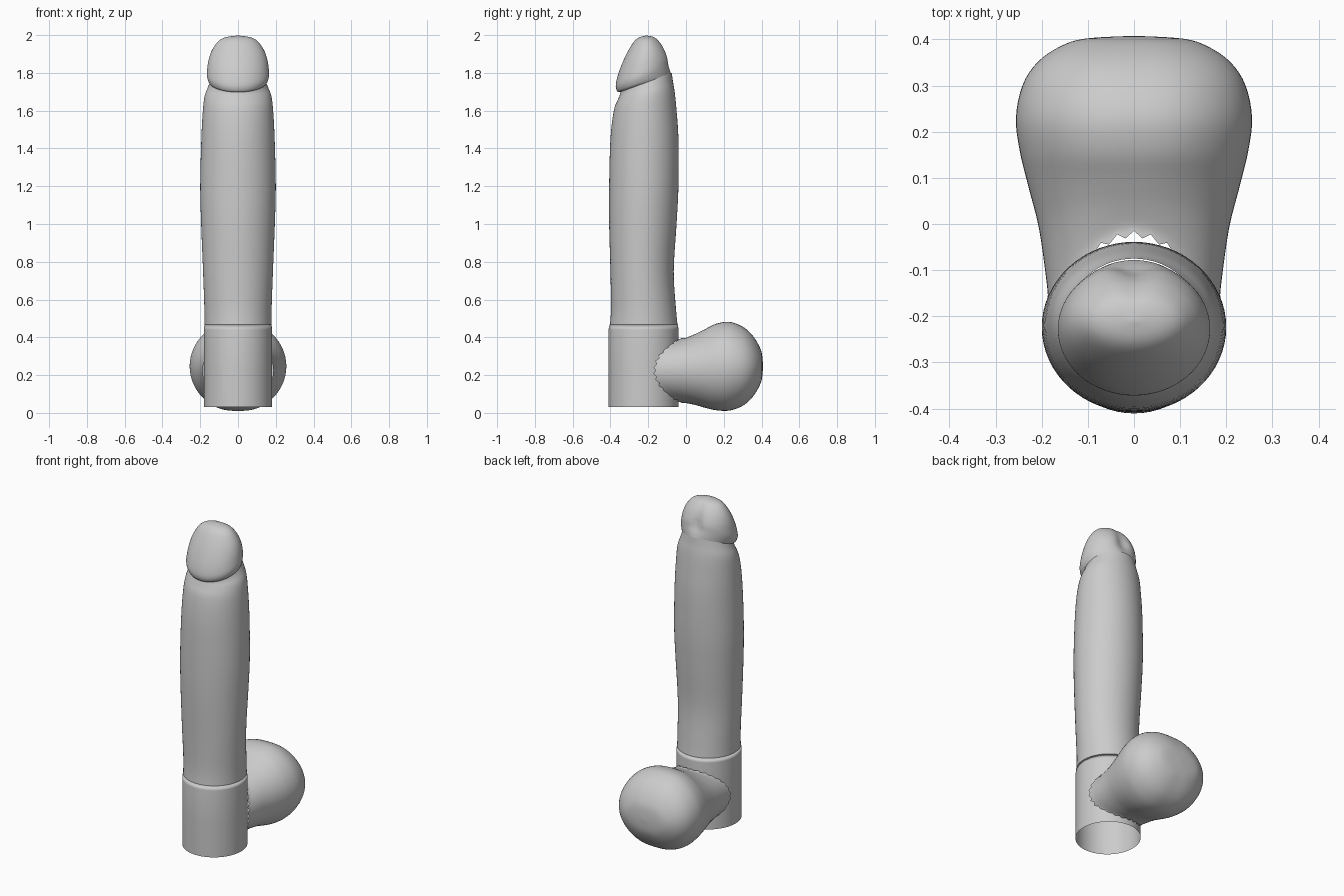
import bpy, bmesh, math

cube = bpy.data.objects.get("Cube")
if cube:
    bpy.data.objects.remove(cube, do_unlink=True)

grey = bpy.data.materials.new("plain_grey")
grey.use_nodes = True
grey.diffuse_color = (0.6, 0.6, 0.6, 1)
grey.node_tree.nodes["Principled BSDF"].inputs["Base Color"].default_value = (0.6, 0.6, 0.6, 1)

SEG = 64


def spline(rows, steps):
    """Catmull-Rom interpolation through rows of ring values."""
    out = []
    last = len(rows) - 1
    for i in range(last):
        p0, p1, p2, p3 = (rows[min(max(i + k, 0), last)] for k in (-1, 0, 1, 2))
        for s in range(steps):
            t = s / steps
            out.append([b + 0.5 * t * (c - a + t * (2*a - 5*b + 4*c - d + t * (3*(b - c) + d - a)))
                        for a, b, c, d in zip(p0, p1, p2, p3)])
    out.append(list(rows[last]))
    return out


def loft(name, rows, point, steps=4):
    """Skin a smooth open tube through interpolated rings."""
    bm = bmesh.new()
    rings = [[bm.verts.new(point(r, j)) for j in range(SEG)] for r in spline(rows, steps)]
    for low, high in zip(rings, rings[1:]):
        for j in range(SEG):
            k = (j + 1) % SEG
            bm.faces.new((low[j], low[k], high[k], high[j]))
    bmesh.ops.remove_doubles(bm, verts=bm.verts, dist=0.0003)
    bmesh.ops.recalc_face_normals(bm, faces=bm.faces)
    for f in bm.faces:
        f.smooth = True
    mesh = bpy.data.meshes.new(name)
    bm.to_mesh(mesh)
    bm.free()
    mesh.materials.append(grey)
    obj = bpy.data.objects.new(name, mesh)
    bpy.context.collection.objects.link(obj)
    return obj


def upright(ring, j):
    """Ring tilted between a front point and a back point, with a back groove."""
    yf, zf, yb, zb, rx, groove = ring
    a = 2 * math.pi * j / SEG
    c = math.cos(a)
    off = (a + math.pi) % (2 * math.pi) - math.pi
    dent = groove * math.exp(-(off / 0.25) ** 2)
    return (rx * math.sin(a), (yf + yb) / 2 + (yb - yf) / 2 * c - dent,
            (zf + zb) / 2 + (zb - zf) / 2 * c)


def level(z, yf, yb, rx):
    return (yf, z, yb, z, rx, 0)


# Open cylindrical base
loft("base_sleeve", [level(0.03, -0.41, -0.04, 0.18), level(0.44, -0.41, -0.04, 0.18),
                     level(0.445, -0.40, -0.045, 0.176)], upright, 2)

# Long shaft with a gentle swell, closing to a tilted neck
loft("shaft", [
    level(0.44, -0.405, -0.042, 0.178),
    level(0.55, -0.397, -0.053, 0.178),
    level(0.75, -0.40, -0.065, 0.185),
    level(1.0, -0.407, -0.05, 0.195),
    level(1.2, -0.407, -0.04, 0.20),
    level(1.45, -0.40, -0.04, 0.194),
    level(1.6, -0.382, -0.05, 0.186),
    (-0.36, 1.66, -0.06, 1.70, 0.176, 0),
    (-0.348, 1.69, -0.07, 1.76, 0.158, 0),
    (-0.347, 1.71, -0.075, 1.80, 0.146, 0),
], upright)

# Rounded head with a rim and a groove at the back
loft("head", [
    (-0.345, 1.70, -0.078, 1.79, 0.146, 0),
    (-0.362, 1.70, -0.08, 1.82, 0.157, 0.008),
    (-0.372, 1.73, -0.084, 1.85, 0.165, 0.018),
    (-0.363, 1.78, -0.088, 1.88, 0.162, 0.022),
    (-0.342, 1.84, -0.10, 1.91, 0.154, 0.016),
    (-0.315, 1.90, -0.12, 1.945, 0.136, 0.01),
    (-0.28, 1.96, -0.148, 1.977, 0.103, 0.006),
    (-0.25, 1.987, -0.175, 1.992, 0.062, 0.002),
    (-0.21, 1.998, -0.21, 1.998, 0, 0),
], upright)


def sideways(ring, j):
    """Ring across the depth axis; the open end wraps the sleeve raggedly."""
    y, zc, rx, rz, wrap, ragged, cleft = ring
    a = 2 * math.pi * j / SEG
    c, s = math.cos(a), math.sin(a)
    y -= wrap * abs(c) ** 1.8 + ragged * (j % 2)
    dent = 1 - cleft * math.exp(-(c / 0.3) ** 2)
    return (rx * c, y, zc + rz * s * dent)


# Two-lobed bulb at the back, open where it meets the sleeve
loft("rear_bulb", [
    (-0.015, 0.225, 0.187, 0.172, 0.145, 0.014, 0),
    (0.0, 0.225, 0.189, 0.173, 0.13, 0, 0),
    (0.05, 0.23, 0.206, 0.19, 0.06, 0, 0.01),
    (0.10, 0.235, 0.23, 0.212, 0.015, 0, 0.02),
    (0.16, 0.243, 0.248, 0.236, 0, 0, 0.03),
    (0.23, 0.247, 0.256, 0.242, 0, 0, 0.03),
    (0.30, 0.247, 0.242, 0.217, 0, 0, 0.035),
    (0.35, 0.247, 0.21, 0.173, 0, 0, 0.04),
    (0.385, 0.247, 0.16, 0.118, 0, 0, 0.05),
    (0.402, 0.247, 0.105, 0.068, 0, 0, 0.04),
    (0.408, 0.247, 0, 0, 0, 0, 0),
], sideways)
